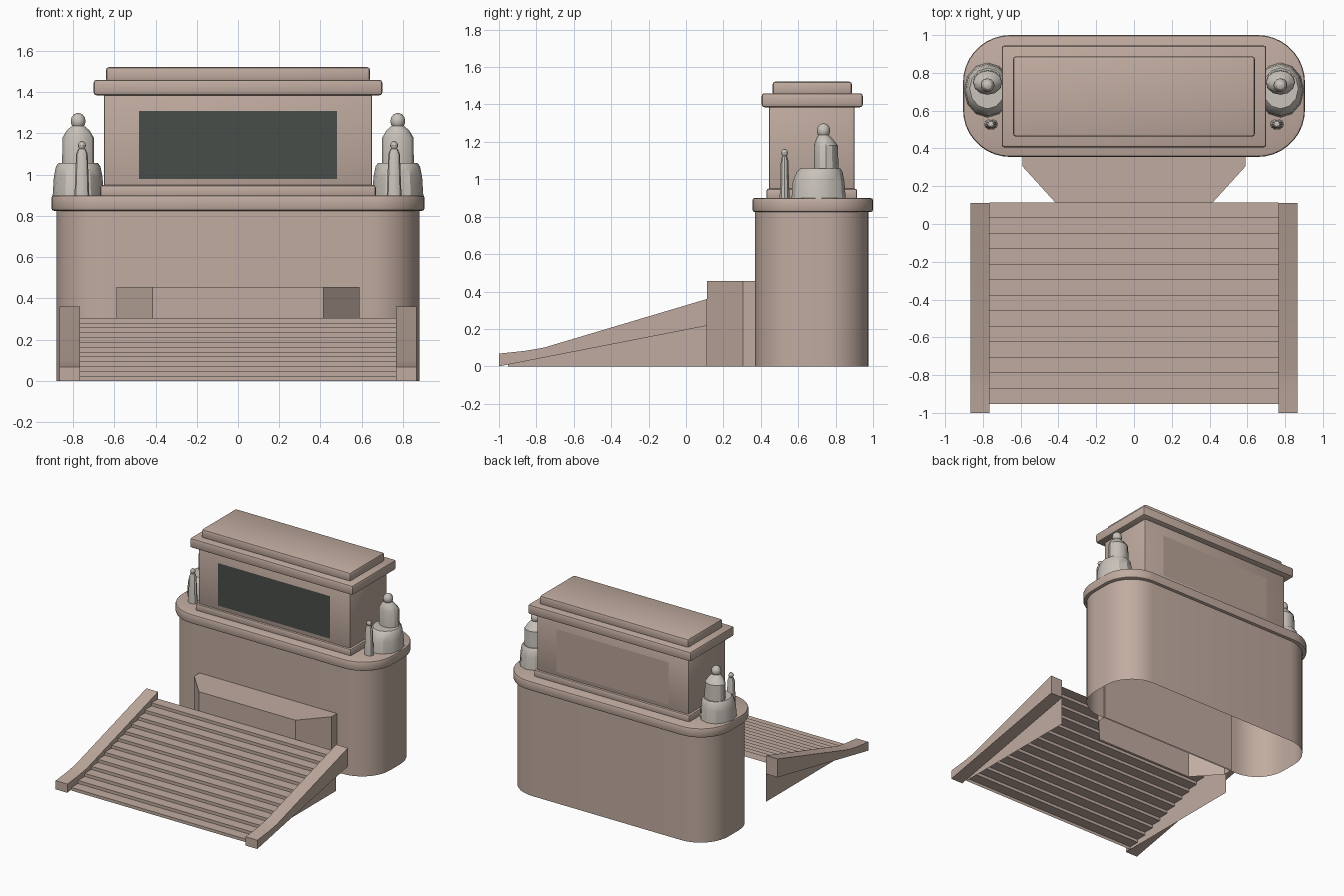
import bpy, bmesh, math

if "Cube" in bpy.data.objects:
    bpy.data.objects.remove(bpy.data.objects["Cube"])


def material(name, rgb):
    m = bpy.data.materials.new(name)
    m.diffuse_color = (*rgb, 1)
    m.use_nodes = True
    m.node_tree.nodes["Principled BSDF"].inputs["Base Color"].default_value = m.diffuse_color
    return m


STONE = material("stone", (0.53, 0.41, 0.35))
PALE = material("pale_stone", (0.58, 0.54, 0.49))
GLASS = material("dark_panel", (0.065, 0.075, 0.065))


def finish(name, bm, mat, bevel=0, mirror=False, normals=True):
    if normals:
        bmesh.ops.recalc_face_normals(bm, faces=bm.faces[:])
    if bevel:
        sharp = [e for e in bm.edges if e.is_manifold and e.calc_face_angle() > 0.5]
        bmesh.ops.bevel(bm, geom=sharp, offset=bevel, segments=2, profile=0.5, affect='EDGES')
    me = bpy.data.meshes.new(name)
    bm.to_mesh(me)
    bm.free()
    me.polygons.foreach_set("use_smooth", [True] * len(me.polygons))
    me.set_sharp_from_angle(angle=math.radians(30))
    me.materials.append(mat)
    ob = bpy.data.objects.new(name, me)
    bpy.context.collection.objects.link(ob)
    if mirror:
        ob.modifiers.new("mirror", 'MIRROR').use_mirror_merge = False
    return ob


def prism(name, outline, z0, z1, bevel, bottom=True):
    bm = bmesh.new()
    lo = [bm.verts.new((x, y, z0)) for x, y in outline]
    hi = [bm.verts.new((x, y, z1)) for x, y in outline]
    n = len(lo)
    for i in range(n):
        j = (i + 1) % n
        bm.faces.new((lo[i], lo[j], hi[j], hi[i]))
    bm.faces.new(hi)
    if bottom:
        bm.faces.new(lo[::-1])
    return finish(name, bm, STONE, bevel, normals=bottom)


def rect(hx, y0, y1):
    return [(-hx, y0), (hx, y0), (hx, y1), (-hx, y1)]


def round_rect(hx, y0, y1, r, seg=9):
    pts = []
    for k, (cx, cy) in enumerate([(hx - r, y1 - r), (r - hx, y1 - r), (r - hx, y0 + r), (hx - r, y0 + r)]):
        for i in range(seg + 1):
            a = math.pi / 2 * (k + i / seg)
            pts.append((cx + r * math.cos(a), cy + r * math.sin(a)))
    return pts


# Main rounded body and its cap slab
prism("body", round_rect(0.88, 0.37, 0.976, 0.24), 0, 0.83, 0.015, bottom=False)
prism("body_cap", round_rect(0.905, 0.355, 1.0, 0.25), 0.825, 0.9, 0.013)

# Low plinth in front of the body
prism("front_plinth", [(-0.59, 0.38), (-0.59, 0.305), (-0.415, 0.112), (0.415, 0.112), (0.59, 0.305), (0.59, 0.38)],
      0, 0.455, 0.018, bottom=False)

# Upper block with its footing, cornice and roof
prism("upper_footing", rect(0.668, 0.43, 0.915), 0.89, 0.95, 0.012)
prism("upper_block", rect(0.651, 0.444, 0.9), 0.94, 1.40, 0.01)
prism("cornice", rect(0.70, 0.405, 0.945), 1.385, 1.46, 0.014)
prism("roof", rect(0.64, 0.463, 0.887), 1.45, 1.522, 0.014)


# Inset panels on the front and back
def panel(name, y, mat, facing):
    bm = bmesh.new()
    vs = [bm.verts.new((x * facing, y, z)) for x, z in [(-0.48, 0.98), (0.48, 0.98), (0.48, 1.31), (-0.48, 1.31)]]
    bm.faces.new(vs)
    finish(name, bm, mat, normals=False)


panel("front_panel", 0.441, GLASS, 1)
panel("back_panel", 0.903, material("back_stone", (0.49, 0.37, 0.31)), -1)

# Staircase: 13 treads with side walls, open beneath
STEPS, Y0, Y1, H, HX = 13, -0.953, 0.113, 0.305, 0.765
profile = [(Y0, 0)]
for i in range(STEPS):
    z = H * (i + 1) / STEPS
    profile += [(Y0 + (Y1 - Y0) * i / STEPS, z), (Y0 + (Y1 - Y0) * (i + 1) / STEPS, z)]
bm = bmesh.new()
left = [bm.verts.new((-HX, y, z)) for y, z in profile]
right = [bm.verts.new((HX, y, z)) for y, z in profile]
for i in range(len(profile) - 1):
    bm.faces.new((left[i], right[i], right[i + 1], left[i + 1]))
bm.faces.new(left + [bm.verts.new((-HX, Y1, 0))])
bm.faces.new(([*right, bm.verts.new((HX, Y1, 0))])[::-1])
finish("stairs", bm, STONE, normals=False)

# Sloping cheek walls on both sides of the stairs
bm = bmesh.new()
side = [(-1, 0), (0.112, 0.217), (0.112, 0.36), (-0.76, 0.1), (-0.86, 0.083), (-1, 0.068)]
a = [bm.verts.new((HX, y, z)) for y, z in side]
b = [bm.verts.new((0.866, y, z)) for y, z in side]
for i in range(len(side)):
    j = (i + 1) % len(side)
    bm.faces.new((a[i], a[j], b[j], b[i]))
bm.faces.new(a)
bm.faces.new(b)
finish("stair_cheeks", bm, STONE, mirror=True)


# Stacked elliptical rings: each is (centre y, radius x, radius y, z)
def turned(name, cx, rings, sides):
    bm = bmesh.new()
    loops = [[bm.verts.new((cx + rx * math.cos(math.tau * i / sides), cy + ry * math.sin(math.tau * i / sides), z))
              for i in range(sides)] for cy, rx, ry, z in rings]
    for p, q in zip(loops, loops[1:]):
        for i in range(sides):
            j = (i + 1) % sides
            bm.faces.new((p[i], p[j], q[j], q[i]))
    bm.faces.new(loops[0])
    bm.faces.new(loops[-1])
    finish(name, bm, PALE, mirror=True)


def ball(cy, r, z0, z1):
    mid, h = (z0 + z1) / 2, (z1 - z0) / 2
    return [(cy, r * math.cos(t), r * math.cos(t), mid + h * math.sin(t))
            for t in (math.radians(d) for d in (-85, -55, -27, 0, 27, 55, 85))]


# Seated figures and small standing figures at both ends
turned("seated_figure_base", 0.775, [(0.709, 0.124, 0.145, 0.895), (0.709, 0.118, 0.138, 0.99),
                                     (0.715, 0.108, 0.122, 1.04), (0.718, 0.095, 0.108, 1.057)], 12)
turned("seated_figure_torso", 0.775, [(0.75, 0.078, 0.066, 1.05), (0.748, 0.076, 0.064, 1.18),
                                      (0.74, 0.055, 0.045, 1.215), (0.735, 0.026, 0.026, 1.24)], 12)
turned("seated_figure_head", 0.775, ball(0.735, 0.036, 1.22, 1.30), 12)
turned("standing_figure", 0.757, [(0.527, 0.036, 0.028, 0.895), (0.527, 0.028, 0.021, 1.10),
                                  (0.527, 0.018, 0.014, 1.125)], 10)
turned("standing_figure_head", 0.757, ball(0.527, 0.019, 1.12, 1.163), 10)
